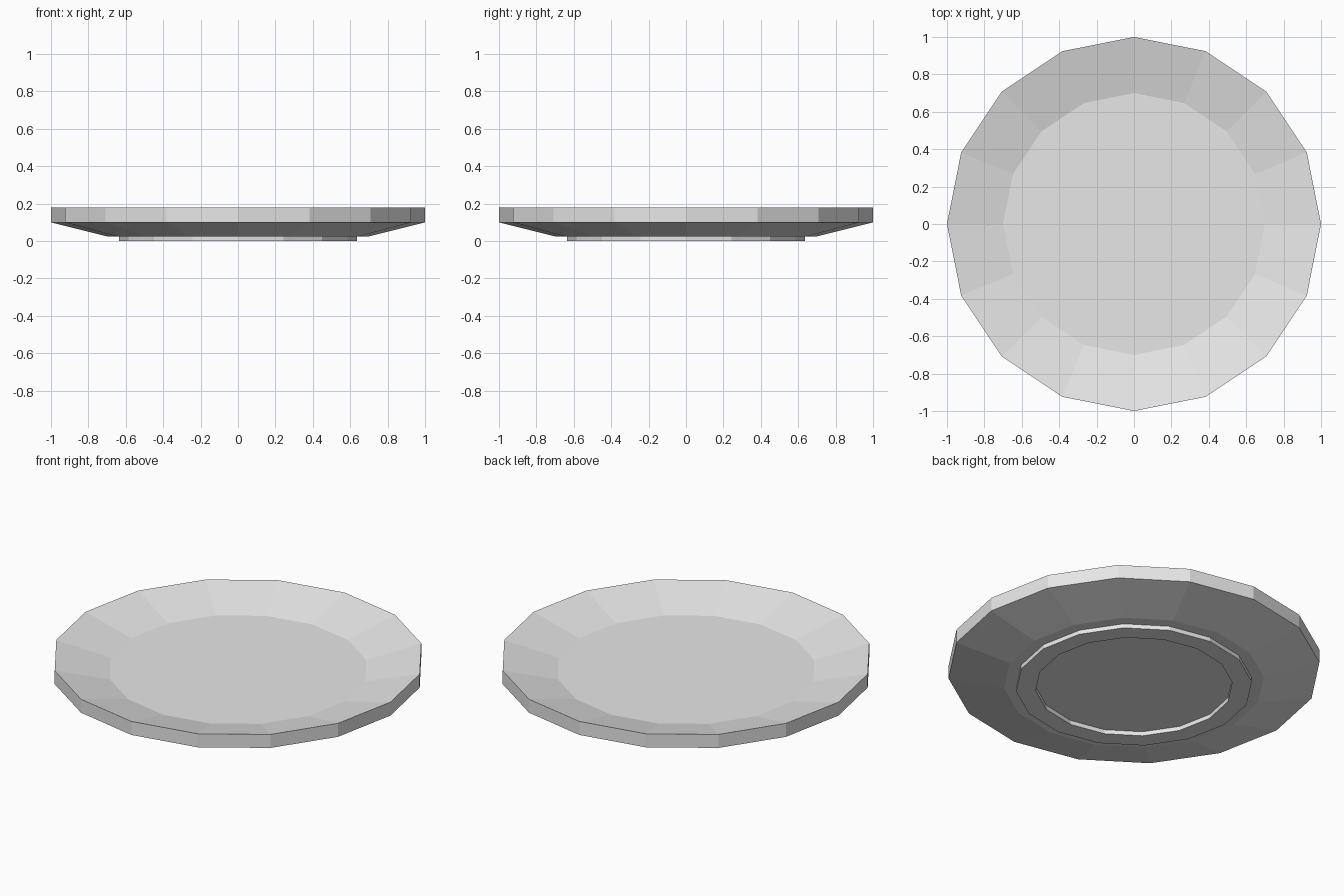
import bpy, bmesh, math

if "Cube" in bpy.data.objects:
    bpy.data.objects.remove(bpy.data.objects["Cube"])

SIDES = 16

# Plate cross-section (radius, height), from the underside centre to the inside centre
PROFILE = [
    (0.53, 0.025),   # recessed underside
    (0.53, 0.0),     # foot ring, inner edge
    (0.635, 0.0),    # foot ring, outer edge
    (0.635, 0.025),
    (0.70, 0.025),   # flat underside
    (1.0, 0.10),     # sloping outside
    (1.0, 0.18),     # upright rim
    (0.70, 0.105),   # sloping inside down to the floor
]

grey = bpy.data.materials.new("light_grey")
grey.diffuse_color = (0.8, 0.8, 0.8, 1.0)
grey.use_nodes = True
grey.node_tree.nodes["Principled BSDF"].inputs["Base Color"].default_value = grey.diffuse_color


def lathe(name, profile, material):
    bm = bmesh.new()
    rings = []
    for r, z in profile:
        angles = [2 * math.pi * i / SIDES for i in range(SIDES)]
        rings.append([bm.verts.new((r * math.cos(a), r * math.sin(a), z)) for a in angles])
    for low, high in zip(rings, rings[1:]):
        for i in range(SIDES):
            j = (i + 1) % SIDES
            bm.faces.new((low[i], low[j], high[j], high[i]))
    bm.faces.new(list(reversed(rings[0])))   # underside disc
    bm.faces.new(rings[-1])                  # plate floor
    bmesh.ops.recalc_face_normals(bm, faces=bm.faces)
    mesh = bpy.data.meshes.new(name)
    bm.to_mesh(mesh)
    bm.free()
    mesh.materials.append(material)
    obj = bpy.data.objects.new(name, mesh)
    bpy.context.collection.objects.link(obj)
    return obj


lathe("plate", PROFILE, grey)
